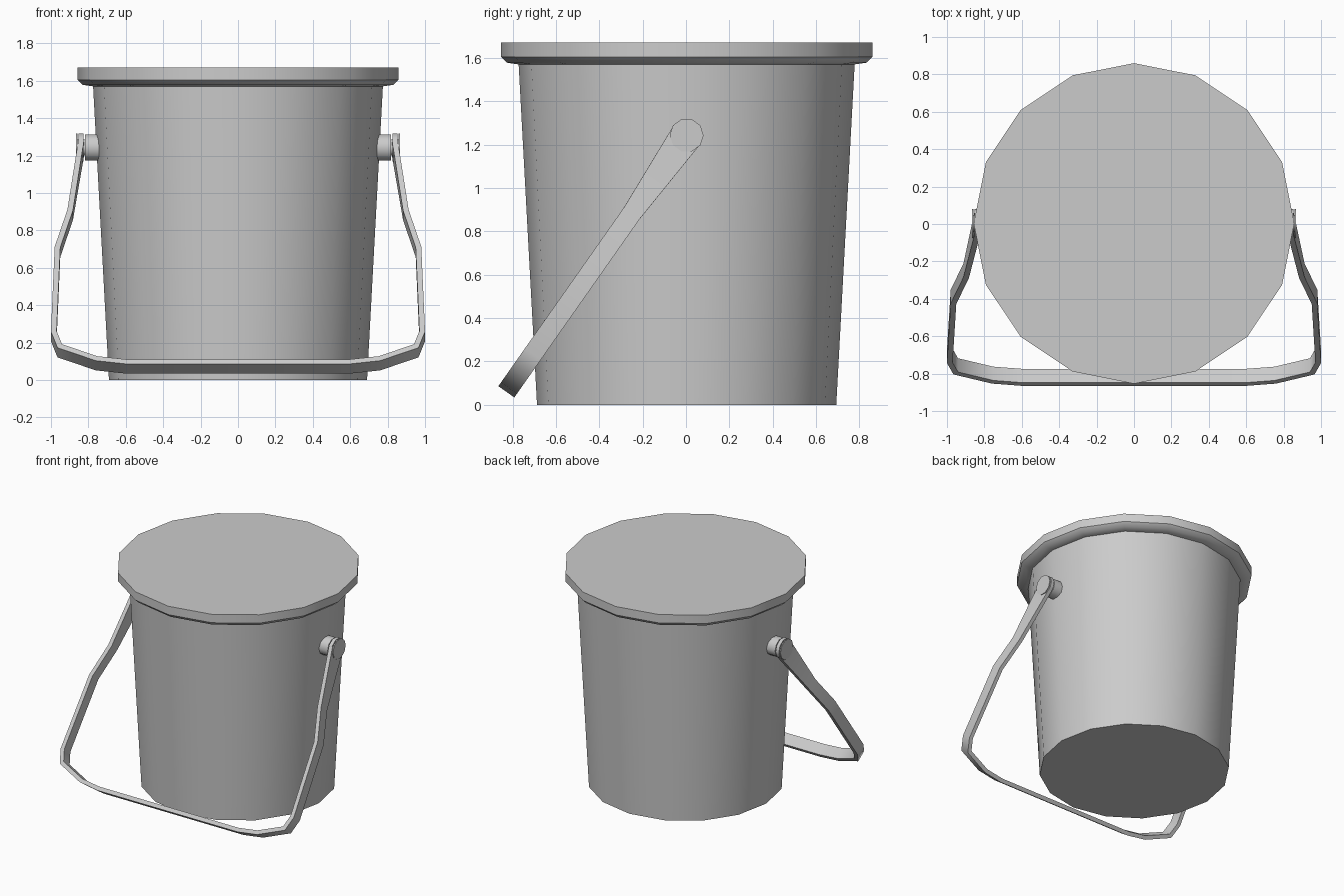
import bpy, bmesh, math
from mathutils import Vector

if "Cube" in bpy.data.objects:
    bpy.data.objects.remove(bpy.data.objects["Cube"])

CY = 0.003                      # shared centre line
PIVOT_Z = 1.243


def finish(name, bm, angle=40):
    bmesh.ops.recalc_face_normals(bm, faces=bm.faces)
    me = bpy.data.meshes.new(name)
    bm.to_mesh(me)
    bm.free()
    ob = bpy.data.objects.new(name, me)
    bpy.context.collection.objects.link(ob)
    bpy.ops.object.select_all(action='DESELECT')
    ob.select_set(True)
    bpy.context.view_layer.objects.active = ob
    bpy.ops.object.shade_smooth_by_angle(angle=math.radians(angle))
    return ob


def skin(bm, rings):
    """Bridge successive vertex rings and cap both ends."""
    vs = [[bm.verts.new(p) for p in r] for r in rings]
    n = len(vs[0])
    for a, b in zip(vs, vs[1:]):
        for i in range(n):
            j = (i + 1) % n
            bm.faces.new((a[i], a[j], b[j], b[i]))
    bm.faces.new(vs[0])
    bm.faces.new(vs[-1])


def lathe_z(name, profile, n=16):
    bm = bmesh.new()
    skin(bm, [[(r * math.cos(math.tau * k / n), CY + r * math.sin(math.tau * k / n), z)
               for k in range(n)] for r, z in profile])
    return finish(name, bm)


def disc_x(name, side, profile, n=10):
    bm = bmesh.new()
    skin(bm, [[(side * x, CY + r * math.cos(math.tau * k / n),
                PIVOT_Z + r * math.sin(math.tau * k / n))
               for k in range(n)] for r, x in profile])
    return finish(name, bm)


# Tapered bucket body and lid
lathe_z("bucket_body", [(0.69, 0), (0.775, 1.575)])
lathe_z("lid", [(0.775, 1.57), (0.83, 1.578), (0.857, 1.605), (0.857, 1.67)])

# Pivot bosses, necks, handle eyes and caps on both sides
for side, label in ((1, "right"), (-1, "left")):
    disc_x(label + "_boss", side, [(0.073, 0.70), (0.073, 0.817)])
    disc_x(label + "_pivot_neck", side, [(0.045, 0.81), (0.045, 0.862)])
    disc_x(label + "_handle_eye", side, [(0.078, 0.825), (0.078, 0.852)])
    disc_x(label + "_pivot_cap", side, [(0.078, 0.859), (0.078, 0.867)])

# Bent strap handle: outer outline (x, distance from pivot, half width)
half = [(0.853, 0.0, 0.075), (0.912, 0.437, 0.045), (0.98, 0.68, 0.045),
        (1.0, 1.235, 0.045), (0.965, 1.34, 0.045), (0.76, 1.425, 0.045),
        (0.6, 1.446, 0.045)]
path = half + [(-x, s, w) for x, s, w in reversed(half)]
down = Vector((0, -0.575, -0.818))
across = Vector((0, -0.818, 0.575))
pivot = Vector((0, CY, PIVOT_Z))
pts = [Vector((x, s)) for x, s, w in path]
T = 0.03
rings = []
for i, p in enumerate(pts):
    d0 = (p - pts[max(i - 1, 0)]) if i else pts[1] - p
    d1 = (pts[i + 1] - p) if i < len(pts) - 1 else d0
    n0, n1 = (Vector((-d.y, d.x)).normalized() for d in (d0, d1))
    inward = (n0 + n1).normalized()
    inner = p + inward * (T / inward.dot(n0))
    w = path[i][2]
    rings.append([pivot + Vector((q.x, 0, 0)) + down * q.y + across * (w * sg)
                  for q, sg in ((p, 1), (p, -1), (inner, -1), (inner, 1))])
bm = bmesh.new()
skin(bm, rings)
finish("handle", bm, 50)
